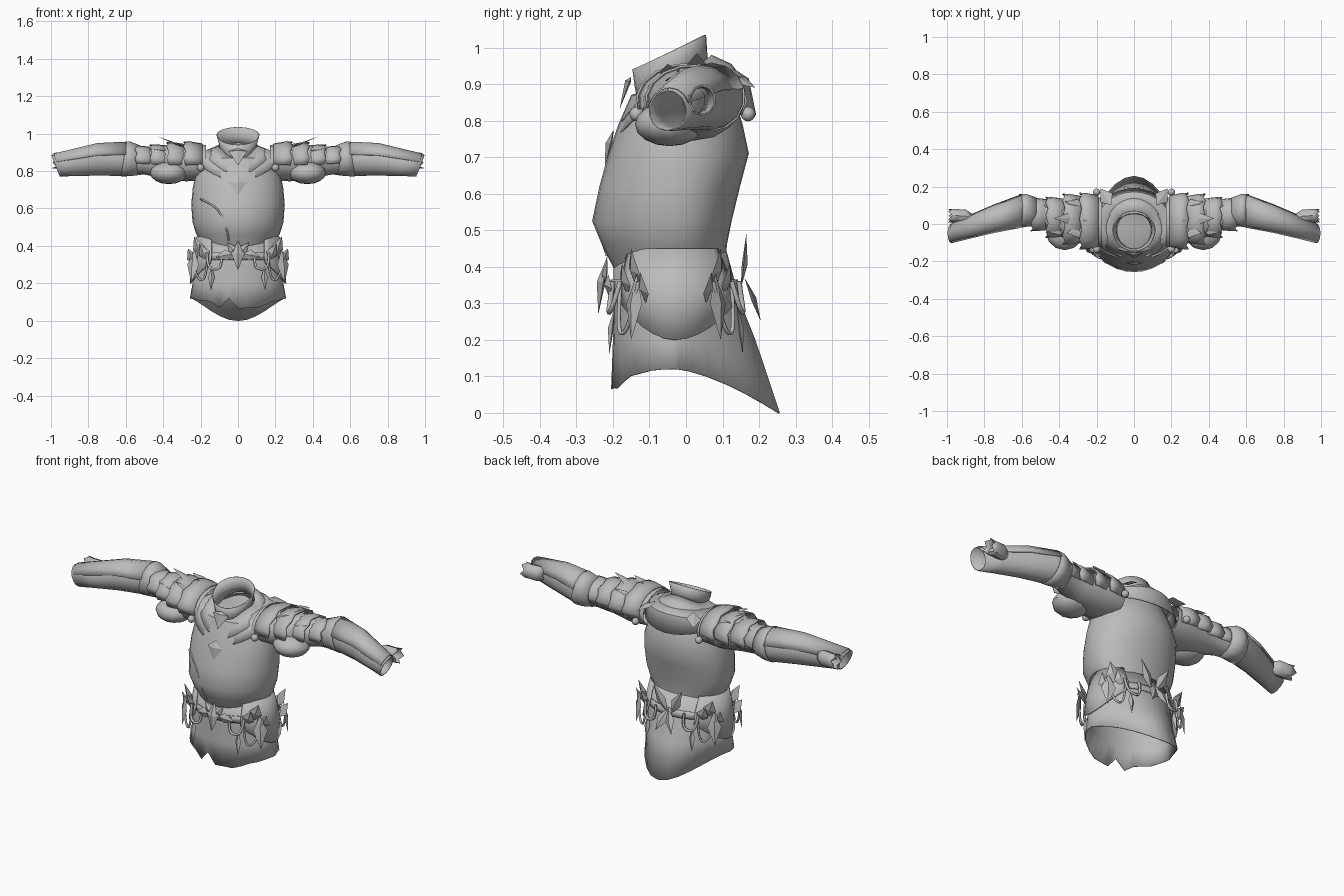
import bpy, bmesh, random
from math import sin, cos, radians
from mathutils import Vector

cube = bpy.data.objects.get("Cube")
if cube:
    bpy.data.objects.remove(cube, do_unlink=True)

random.seed(4)
grey = bpy.data.materials.new("plain grey")
grey.use_nodes = True
grey.diffuse_color = (0.5, 0.5, 0.5, 1)
grey.node_tree.nodes["Principled BSDF"].inputs["Base Color"].default_value = (0.5, 0.5, 0.5, 1)


def finish(name, data, mirror, thick=0):
    ob = bpy.data.objects.new(name, data)
    bpy.context.collection.objects.link(ob)
    data.materials.append(grey)
    if thick:
        ob.modifiers.new("Thickness", 'SOLIDIFY').thickness = thick
    if mirror:
        ob.modifiers.new("Mirror", 'MIRROR')


def finish_bm(name, bm, mirror, thick=0, angle=35):
    bmesh.ops.recalc_face_normals(bm, faces=bm.faces)
    me = bpy.data.meshes.new(name)
    bm.to_mesh(me)
    bm.free()
    me.shade_smooth()
    me.set_sharp_from_angle(angle=radians(angle))
    finish(name, me, mirror, thick)


def ring(hx, yf, yb, zs, zf=None, zb=None, rag=0, n=32, a0=0, a1=360, q=1, p=2):
    """Level loop round the trunk; height differs at side, front and back."""
    zf = zs if zf is None else zf
    zb = zs if zb is None else zb
    c, pts = -0.03, []
    whole = a1 - a0 >= 360
    for i in range(n if whole else n + 1):
        a = radians(a0 + (a1 - a0) * i / n)
        s = sin(a)
        y = c + (yb - c) * s ** q if s > 0 else c + (c - yf) * s
        z = zs + ((zb if s > 0 else zf) - zs) * abs(s) ** p
        if s < -0.6:
            z += rag * random.random() * (1 + i % 2)
        pts.append(Vector((hx * cos(a), y, z)))
    return pts


def hoop(x, y, z, ry, rz, slant=0, rag=0, a0=0, a1=360, n=14):
    """Loop round an arm, starting from the top."""
    whole = a1 - a0 >= 360
    pts = []
    for i in range(n if whole else n + 1):
        a = radians(a0 + (a1 - a0) * i / n)
        pts.append(Vector((x + slant * cos(a) + rag * (i % 2), y + ry * sin(a), z + rz * cos(a))))
    return pts


def loft(name, rows, closed=True, cap=False, mirror=False, thick=0):
    bm = bmesh.new()
    grid = [[bm.verts.new(p) for p in r] for r in rows]
    n = len(grid[0])
    for lo, hi in zip(grid, grid[1:]):
        for i in range(n if closed else n - 1):
            j = (i + 1) % n
            bm.faces.new((lo[i], lo[j], hi[j], hi[i]))
    if cap:
        bm.faces.new(grid[-1])
    finish_bm(name, bm, mirror, thick)


def leaf(name, base, tip, width, normal, lift=0.012, mirror=True, belly=0.45):
    """Kite-shaped pointed plate with a raised middle."""
    b, t, nrm = Vector(base), Vector(tip), Vector(normal).normalized()
    side = (t - b).cross(nrm).normalized() * width / 2
    m = b.lerp(t, belly)
    bm = bmesh.new()
    b, t, l, r, u, d = [bm.verts.new(p) for p in
                        (b, t, m - side, m + side, m + nrm * lift, m - nrm * lift / 3)]
    for mid in (u, d):
        for e, f in ((b, l), (l, t), (t, r), (r, b)):
            bm.faces.new((e, f, mid))
    finish_bm(name, bm, mirror, angle=20)


def cord(name, pts, radius, mirror=True):
    cu = bpy.data.curves.new(name, 'CURVE')
    cu.dimensions = '3D'
    cu.bevel_depth, cu.bevel_resolution, cu.resolution_u = radius, 1, 6
    cu.use_fill_caps = True
    sp = cu.splines.new('NURBS')
    sp.points.add(len(pts) - 1)
    for sp_pt, p in zip(sp.points, pts):
        sp_pt.co = (*p, 1)
    sp.use_endpoint_u, sp.order_u = True, 3
    finish(name, cu, mirror)


def ball(name, centre, size):
    bm = bmesh.new()
    bmesh.ops.create_uvsphere(bm, u_segments=12, v_segments=8, radius=1)
    for v in bm.verts:
        v.co = Vector(centre) + Vector([a * b for a, b in zip(v.co, size)])
    finish_bm(name, bm, True)


# Breastplate and skirt
loft("torso", [ring(.2, -.195, .11, .43, .39, q=.9), ring(.222, -.23, .112, .46, q=.9),
               ring(.243, -.257, .125, .525, q=.9), ring(.25, -.237, .148, .62, q=.9),
               ring(.242, -.212, .172, .71, q=.9), ring(.225, -.185, .155, .79),
               ring(.18, -.15, .13, .87), ring(.1, -.12, .06, .9, .88, .93)], cap=True)
loft("skirt", [ring(.205, -.198, .112, .44), ring(.235, -.198, .15, .30, q=1.2),
               ring(.243, -.2, .19, .2, q=1.5),
               ring(.257, -.205, .257, .12, .05, 0, rag=.035, q=2, p=3)], thick=.005)
cord("breastplate_seam", [(-.2, -.155, .65), (-.13, -.208, .62), (-.09, -.232, .57), (-.06, -.24, .5),
                          (-.05, -.215, .43)], .005, False)
loft("hip_panel", [ring(.222, -.2, .125, .45, a0=-50, a1=50, n=12),
                   ring(.247, -.215, .16, .32, .36, .38, a0=-55, a1=55, n=12),
                   ring(.258, -.22, .18, .2, .36, .36, a0=-55, a1=55, n=12)],
     closed=False, mirror=True, thick=.006)

# Collar and layered shoulder mantle
loft("collar", [ring(.095, -.13, .06, .9, .84, .95, p=1), ring(.1, -.14, .058, .945, .89, .99, p=1),
                ring(.115, -.147, .055, .993, .94, 1.035, p=1)], thick=.004)
loft("upper_mantle", [ring(.105, -.13, .07, .935, .87, .98), ring(.155, -.16, .125, .915, .84, .955),
                      ring(.19, -.185, .165, .88, .78, .9, p=3)], thick=.006)
loft("lower_mantle", [ring(.15, -.15, .12, .92, .84, .95), ring(.21, -.175, .172, .895, .8, .915),
                      ring(.238, -.192, .192, .84, .745, .815, p=3)], thick=.006)
leaf("throat_plate", (0, -.15, .92), (0, -.182, .83), .1, (0, -1, .3), .012, False, .15)
leaf("chest_pendant", (0, -.198, .775), (0, -.222, .67), .095, (0, -1, 0), .014, False, .35)
for side, y in (("front", -.135), ("back", .17)):
    ball(side + "_stud", (.2, y, .818), (.02, .02, .02))

# Sleeves
loft("upper_sleeve", [hoop(.17, .01, .845, .135, .095), hoop(.28, .02, .845, .13, .1),
                      hoop(.4, .03, .85, .095, .088), hoop(.5, .055, .855, .075, .074),
                      hoop(.6, .075, .862, .08, .082)], mirror=True)
loft("forearm_sleeve", [hoop(.54, .07, .86, .075, .08), hoop(.59, .072, .865, .087, .09),
                        hoop(.63, .066, .862, .085, .088), hoop(.75, .028, .858, .074, .082),
                        hoop(.88, -.02, .84, .06, .067), hoop(.975, -.05, .828, .053, .057, .022)],
     mirror=True, thick=.004)
loft("elbow_cuff", [hoop(.52, .065, .858, .078, .078), hoop(.575, .073, .865, .09, .092),
                    hoop(.61, .07, .865, .092, .094, -.015)], mirror=True, thick=.005)
loft("forearm_plate", [hoop(.6, .07, .865, .093, .092, a0=-75, a1=75, n=6),
                       hoop(.75, .028, .862, .079, .088, a0=-75, a1=75, n=6),
                       hoop(.965, -.045, .834, .057, .06, .02, a0=-75, a1=75, n=6)],
     closed=False, mirror=True, thick=.005)
loft("wrist_ornament", [hoop(.865, .03, .855, .025, .03, n=10), hoop(.9, .042, .855, .038, .042, n=10),
                        hoop(.95, .045, .855, .036, .04, n=10), hoop(.97, .045, .857, .038, .043, 0, .022, n=10)],
     mirror=True, thick=.004)

# Overlapping shoulder plates and feathers
for i, (x, y, ry, rz) in enumerate(((.19, .015, .15, .1), (.28, .025, .135, .096), (.37, .035, .108, .085),
                                    (.45, .05, .088, .077))):
    loft(f"shoulder_plate_{i + 1}",
         [hoop(x, y, .855, ry * .92, rz * .93, a0=-105, a1=115, n=10),
          hoop(x + .06, y, .858, ry, rz, a0=-105, a1=115, n=10),
          hoop(x + .09, y, .857, ry * 1.02, rz * 1.02, 0, .012, -105, 115, 10)],
         closed=False, mirror=True, thick=.006)
for i, (b, t, w) in enumerate((((.28, .03, .92), (.43, .03, .985), .06), ((.25, -.03, .91), (.36, -.05, .955), .07),
                               ((.17, .0, .91), (.27, .02, .965), .08), ((.26, .09, .915), (.37, .12, .94), .06),
                               ((.12, .1, .93), (.18, .19, .89), .08), ((.35, -.02, .9), (.47, -.04, .92), .06),
                               ((.38, .07, .91), (.48, .1, .92), .06))):
    leaf(f"shoulder_feather_{i + 1}", b, t, w, (.2, 0, 1), .008)
ball("underarm_flap", (.37, -.045, .79), (.1, .095, .06))

# Belt, buckle and leaf ornaments
loft("belt", [ring(.235, -.206, .15, .325), ring(.236, -.209, .148, .345), ring(.232, -.207, .142, .365)], thick=.004)
leaf("buckle_centre", (0, -.215, .43), (0, -.24, .27), .07, (0, -1, 0), .018, False)
leaf("buckle_wing", (.005, -.222, .35), (.06, -.215, .42), .045, (0, -1, 0))
leaf("buckle_side", (.02, -.22, .36), (.12, -.203, .34), .06, (0, -1, 0))
leaf("rear_clasp", (.01, .15, .34), (.09, .165, .49), .06, (0, 1, 0))
leaf("rear_clasp_tail", (0, .16, .37), (.05, .205, .25), .06, (0, 1, 0))
for side, y, s in (("front", -.2, -1), ("back", .145, 1)):
    cord(side + "_loop", [(.09, y, .36), (.085, y + s * .01, .29), (.125, y + s * .012, .27),
                          (.165, y, .29), (.165, y - s * .02, .36)], .007)
    leaf(side + "_tassel", (.14, y - s * .005, .29), (.145, y + s * .01, .16), .035, (0, s, 0))
    cord(side + "_hip_cord", [(.16, y - s * .02, .35), (.17, y - s * .012, .23), (.205, y - s * .03, .21),
                              (.235, y - s * .055, .28), (.25, y - s * .07, .36)], .006)
    for i, (dx, top, low) in enumerate(((.268, .385, .3), (.235, .45, .34), (.205, .41, .32))):
        yy = y - s * (.09 - i * .025)
        leaf(f"{side}_hip_leaf_{i + 1}", (dx - .045, yy, low), (dx, yy + s * .015, top), .07, (.5, s, 0), .012)
    leaf(side + "_hip_drop", (.232, y - s * .065, .38), (.25, y - s * .05, .2), .075, (.7, s, 0), .012)
